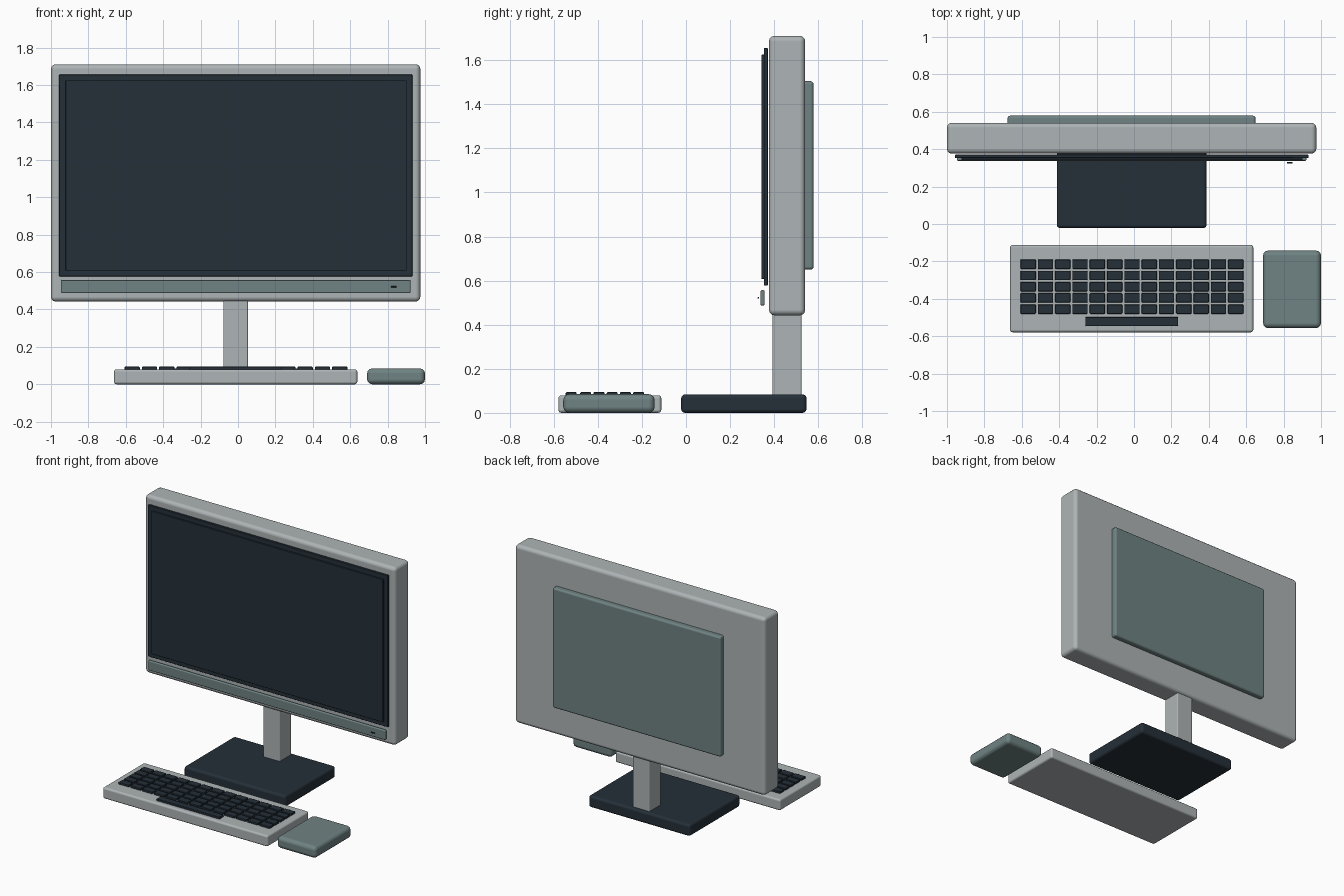
import bpy
import bmesh
import math
from mathutils import Vector

cube = bpy.data.objects.get("Cube")
if cube:
    bpy.data.objects.remove(cube, do_unlink=True)


def material(name, rgb):
    mat = bpy.data.materials.new(name)
    mat.use_nodes = True
    mat.diffuse_color = (*rgb, 1)
    mat.node_tree.nodes["Principled BSDF"].inputs["Base Color"].default_value = (*rgb, 1)
    return mat


light_grey = material("light grey plastic", (0.42, 0.455, 0.465))
slate = material("slate plastic", (0.16, 0.225, 0.225))
dark = material("dark plastic", (0.018, 0.029, 0.04))


def box(name, mat, x, y, z, bevel, segments=3):
    """Rounded box spanning the given (min, max) ranges."""
    lo, hi = Vector((x[0], y[0], z[0])), Vector((x[1], y[1], z[1]))
    bm = bmesh.new()
    bmesh.ops.create_cube(bm, size=1)
    bmesh.ops.scale(bm, vec=hi - lo, verts=bm.verts)
    mesh = bpy.data.meshes.new(name)
    bm.to_mesh(mesh)
    bm.free()
    mesh.materials.append(mat)
    obj = bpy.data.objects.new(name, mesh)
    bpy.context.collection.objects.link(obj)
    obj.location = (lo + hi) / 2
    for o in bpy.context.selected_objects:
        o.select_set(False)
    obj.select_set(True)
    bpy.context.view_layer.objects.active = obj
    bpy.ops.object.shade_smooth_by_angle(angle=math.radians(40))
    mod = obj.modifiers.new("rounded edges", "BEVEL")
    mod.width = bevel
    mod.segments = segments
    mod.harden_normals = True
    return obj


# Monitor: housing, layered screen, lower trim strip and rear cover
box("monitor_housing", light_grey, (-1.0, 0.975), (0.376, 0.541), (0.442, 1.711), 0.026)
box("screen_bezel", dark, (-0.957, 0.933), (0.353, 0.371), (0.577, 1.656), 0.004, 2)
box("screen_panel", dark, (-0.922, 0.902), (0.342, 0.356), (0.608, 1.625), 0.003, 2)
box("trim_strip", slate, (-0.947, 0.922), (0.338, 0.357), (0.487, 0.557), 0.007)
box("power_light", dark, (0.817, 0.848), (0.324, 0.332), (0.518, 0.525), 0.002, 1)
box("rear_cover", slate, (-0.676, 0.65), (0.52, 0.579), (0.65, 1.505), 0.014)

# Stand
box("stand_neck", light_grey, (-0.078, 0.053), (0.393, 0.524), (0.06, 0.5), 0.007)
box("stand_base", dark, (-0.413, 0.388), (-0.022, 0.547), (0, 0.084), 0.018)

# Keyboard with a grid of keys and a space bar
box("keyboard_body", light_grey, (-0.663, 0.638), (-0.579, -0.112), (0, 0.08), 0.014)
for row in range(5):
    for col in range(13):
        cx = -0.566 + col * 0.0925
        cy = -0.215 - row * 0.06
        box(f"key_{row + 1}_{col + 1}", dark, (cx - 0.041, cx + 0.041),
            (cy - 0.025, cy + 0.025), (0.07, 0.094), 0.004, 2)
box("space_bar", dark, (-0.26, 0.236), (-0.546, -0.497), (0.07, 0.094), 0.004, 2)

# Mouse
box("mouse", slate, (0.69, 1.0), (-0.557, -0.142), (0, 0.085), 0.028)
